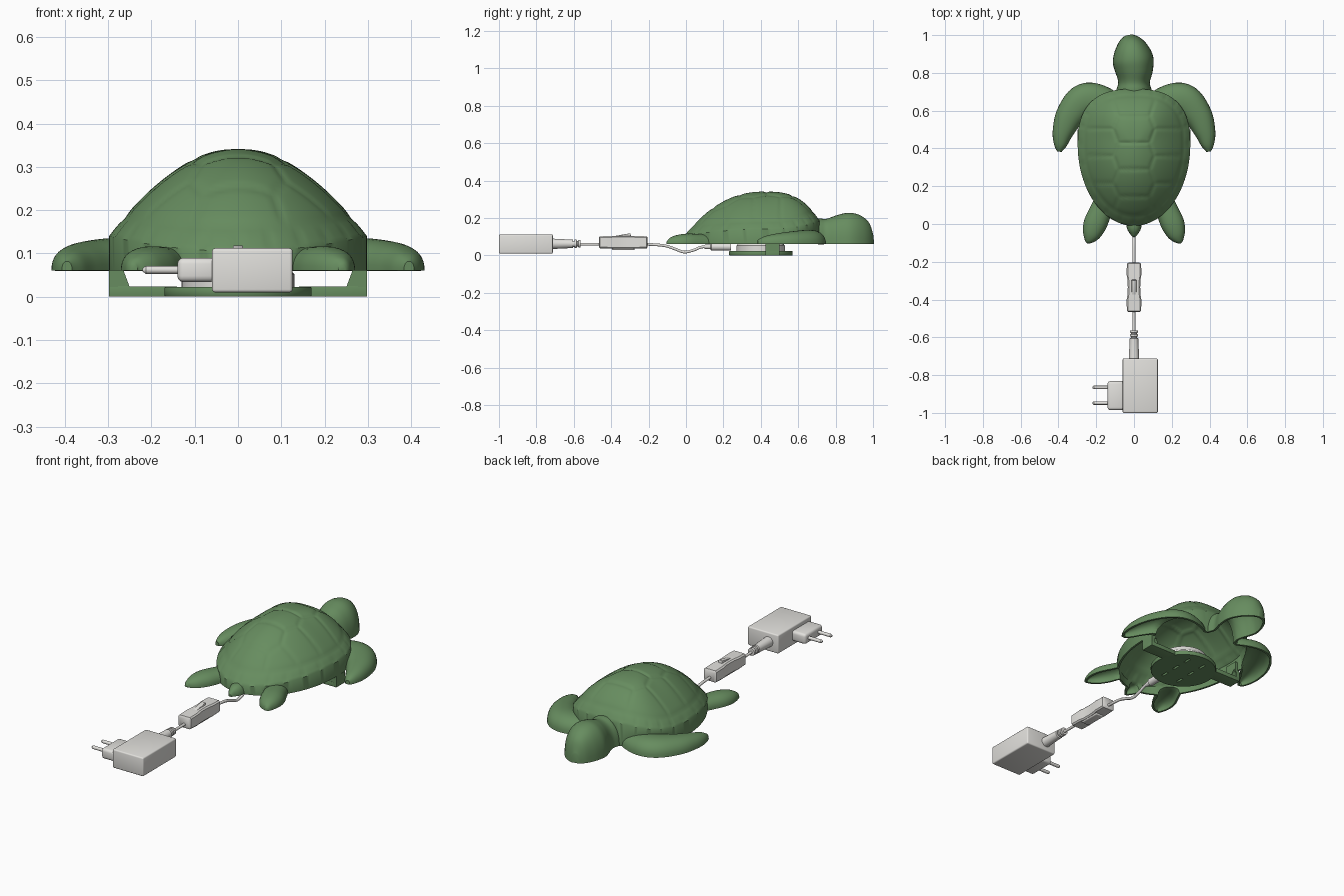
import bpy, bmesh, math
from mathutils import Vector

if "Cube" in bpy.data.objects:
    bpy.data.objects.remove(bpy.data.objects["Cube"])

def material(name, rgb):
    m = bpy.data.materials.new(name)
    m.diffuse_color = (*rgb, 1)
    m.use_nodes = True
    m.node_tree.nodes["Principled BSDF"].inputs["Base Color"].default_value = m.diffuse_color
    return m

GREEN = material("turtle green", (0.135, 0.265, 0.115))
GREY = material("light grey", (0.76, 0.75, 0.72))
FLOOR = 0.06   # underside of the hollow turtle

def finish(ob, mat, angle=35):
    ob.data.materials.clear()
    ob.data.materials.append(mat)
    bpy.ops.object.select_all(action='DESELECT')
    ob.select_set(True)
    bpy.context.view_layer.objects.active = ob
    bpy.ops.object.shade_smooth_by_angle(angle=math.radians(angle))
    return ob

def from_bmesh(name, bm):
    bmesh.ops.recalc_face_normals(bm, faces=bm.faces)
    me = bpy.data.meshes.new(name)
    bm.to_mesh(me)
    bm.free()
    ob = bpy.data.objects.new(name, me)
    bpy.context.collection.objects.link(ob)
    return ob

def evaluated(ob):
    return bpy.data.meshes.new_from_object(ob.evaluated_get(bpy.context.evaluated_depsgraph_get()))

def bounds(me):
    return [f(v.co[i] for v in me.vertices) for f in (min, max) for i in range(3)] if me.vertices else [0] * 6

def combine(ob, others, op):
    """Boolean one part at a time; a union that loses any extent is retried, then simply joined."""
    for o in others:
        want = [f(a, b) for f, a, b in zip((min,) * 3 + (max,) * 3, bounds(ob.data), bounds(o.data))]
        for solver in ('MANIFOLD', 'EXACT', 'FLOAT'):
            m = ob.modifiers.new("bool", 'BOOLEAN')
            m.operation, m.solver, m.object = op, solver, o
            me = evaluated(ob)
            ob.modifiers.clear()
            good = op != 'UNION' or max(abs(a - b) for a, b in zip(want, bounds(me))) < 0.002
            if good and len(me.vertices) > 0.6 * len(ob.data.vertices):
                ob.data = me
                break
        else:
            bm = bmesh.new()
            bm.from_mesh(ob.data)
            bm.from_mesh(o.data)
            bm.to_mesh(ob.data)
            bm.free()
        bpy.data.objects.remove(o)

def loft(name, rings):
    bm = bmesh.new()
    vs = [[bm.verts.new(p) for p in r] for r in rings]
    n = len(vs[0])
    for a, b in zip(vs, vs[1:]):
        for i in range(n):
            j = (i + 1) % n
            bm.faces.new((a[i], a[j], b[j], b[i]))
    bm.faces.new(vs[0])
    bm.faces.new(vs[-1])
    return from_bmesh(name, bm)

def smooth_path(pts, steps):
    pts = [Vector(p) for p in pts]
    P = [pts[0]] + pts + [pts[-1]]
    out = []
    for i in range(1, len(P) - 2):
        a, b, c, d = P[i - 1:i + 3]
        for k in range(steps):
            t = k / steps
            out.append(0.5 * (2 * b + (c - a) * t + (2 * a - 5 * b + 4 * c - d) * t * t
                              + (3 * b - a - 3 * c + d) * t ** 3))
    return out + [pts[-1]]

def limb(name, spine, base, side=1):
    """Half-round swept body; spine points are x, y, half width, height."""
    path = smooth_path([(x * side, y, w, h) for x, y, w, h in spine], 6)
    rings = []
    for i, (x, y, w, h) in enumerate(path):
        a, b = path[max(i - 1, 0)], path[min(i + 1, len(path) - 1)]
        n = Vector((b[1] - a[1], a[0] - b[0])).normalized()
        prof = [(w, base)]
        for k in range(19):
            t = math.pi * k / 18
            c, s = math.cos(t), max(math.sin(t), 0)
            prof.append((w * math.copysign(abs(c) ** 0.9, c), FLOOR + h * s ** 0.85))
        prof.append((-w, base))
        rings.append([(x + n.x * u, y + n.y * u, z) for u, z in prof])
    return loft(name, rings)

# --- shell: egg-shaped dome with shallow grooves between the scutes ---
SEEDS = [(0, y) for y in (0.64, 0.5, 0.36, 0.22, 0.07)]
SEEDS += [(s * 0.19, y) for s in (-1, 1) for y in (0.58, 0.43, 0.29, 0.14)]

def groove(x, y, r, t):
    if r > 0.88:
        u = t / (2 * math.pi) * 24
        d = min((r - 0.88) * 0.3, abs(u - round(u)) * 0.08)
    else:
        q = sorted((math.hypot(x - a, y - b), a, b) for a, b in SEEDS)[:2]
        gap = math.hypot(q[0][1] - q[1][1], q[0][2] - q[1][2])
        d = min((q[1][0] ** 2 - q[0][0] ** 2) / (2 * gap), (0.88 - r) * 0.3)
    return 0.005 * max(0, 1 - d / 0.018) ** 1.5

def shell():
    N, R = 160, 40
    rings = []
    for j in range(R + 1):
        r = 1 - j / (R + 0.5)
        ring = []
        for i in range(N):
            t = 2 * math.pi * (i + 0.5) / N
            s, c = math.sin(t), math.cos(t)
            e = 2 / (2.6 if c > 0 else 2)
            x = r * 0.298 * math.copysign(abs(s) ** e, s)
            y = 0.42 + r * (0.295 if c > 0 else 0.43) * math.copysign(abs(c) ** e, c)
            rim = 0.14 + c * c * (0.045 if c > 0 else -0.035)
            p = 1.95 + c * c * (1.0 if c > 0 else 0.3)
            z = rim + (0.341 - rim) * (1 - r ** p)
            if 0 < j:
                z -= groove(x, y, r, t)
            ring.append((x, y, z))
        if j == 0:
            rings.append([(x, y, 0.02) for x, y, z in ring])
        rings.append(ring)
    return loft("turtle_body", rings)

turtle = shell()
FRONT = [(.08, .58, .07, .05), (.16, .64, .085, .07), (.26, .655, .09, .077), (.335, .58, .077, .07),
         (.375, .49, .057, .058), (.39, .42, .035, .042), (.395, .383, .012, .022)]
HIND = [(.13, .16, .06, .05), (.175, .07, .06, .055), (.205, 0, .062, .056),
        (.225, -.055, .048, .047), (.238, -.09, .024, .03), (.24, -.103, .008, .014)]
HEAD = [(0, .6, .1, .12), (0, .7, .095, .137), (0, .75, .084, .136), (0, .81, .1, .156),
        (-.005, .87, .108, .168), (-.015, .93, .089, .155), (-.025, .977, .055, .115), (-.03, 1, .02, .05)]
TAIL = [(0, .06, .05, .05), (0, -.02, .038, .048), (0, -.055, .019, .03), (0, -.07, .007, .014)]
limbs = [limb("head", HEAD, 0.03), limb("tail", TAIL, 0.033)]
for s in (-1, 1):
    limbs += [limb("front_flipper", FRONT, 0.037, s), limb("hind_flipper", HIND, 0.041, s)]
combine(turtle, limbs, 'UNION')

# open the underside and give the skin a thickness
bm = bmesh.new()
bm.from_mesh(turtle.data)
bmesh.ops.remove_doubles(bm, verts=bm.verts, dist=0.0002)
bmesh.ops.bisect_plane(bm, geom=bm.verts[:] + bm.edges[:] + bm.faces[:], plane_co=(0, 0, FLOOR + .0005),
                       plane_no=(0, 0, 1), clear_inner=True)
bmesh.ops.recalc_face_normals(bm, faces=bm.faces)
top = max(bm.faces, key=lambda f: f.calc_center_median().z)
if top.normal.z < 0:
    bmesh.ops.reverse_faces(bm, faces=bm.faces)
bm.to_mesh(turtle.data)
bm.free()
sol = turtle.modifiers.new("skin", 'SOLIDIFY')
sol.thickness, sol.offset = 0.011, -1
skin = evaluated(turtle)
turtle.modifiers.clear()
turtle.data = skin
finish(turtle, GREEN, 40)

# --- simple solids ---
def box(name, x, y, z, mat, bevel=0.0, tilt=0):
    bm = bmesh.new()
    bmesh.ops.create_cube(bm, size=1)
    bmesh.ops.scale(bm, vec=(x[1] - x[0], y[1] - y[0], z[1] - z[0]), verts=bm.verts)
    if bevel:
        bmesh.ops.bevel(bm, geom=bm.edges[:], offset=bevel, segments=3, profile=0.5, affect='EDGES')
    ob = from_bmesh(name, bm)
    ob.location = (sum(x) / 2, sum(y) / 2, sum(z) / 2)
    ob.rotation_euler.x = tilt
    return finish(ob, mat)

def turned(name, origin, axis, profile, mat, n=32):
    """Round part from (distance along axis, radius) pairs."""
    q = Vector(axis).to_track_quat('Z', 'Y')
    rings = [[Vector(origin) + q @ Vector((r * math.cos(2 * math.pi * i / n),
              r * math.sin(2 * math.pi * i / n), d)) for i in range(n)] for d, r in profile]
    return finish(loft(name, rings), mat)

# --- lamp base under the shell: slotted disc, cross arm, posts ---
disc = turned("base_disc", (0, .4, 0), (0, 0, 1), [(0, .168), (.003, .17), (.02, .17), (.023, .168)], GREEN, 64)
slots = [box("slot_cutter", (x - .006, x + .006), (y - .022, y + .022), (-.02, .05), GREEN)
         for x in (-.05, .05) for y in (.31, .4, .49)]
combine(disc, slots, 'DIFFERENCE')
finish(disc, GREEN)
for s in (-1, 1):
    def sx(a, b):
        return tuple(sorted((a * s, b * s)))
    box("base_arm", sx(.14, .298), (.425, .5), (0, .024), GREEN, .002)
    box("base_post", sx(.277, .298), (.425, .5), (.002, .0605), GREEN)
    box("base_post_top", sx(.27, .288), (.425, .5), (.05, .11), GREEN)
    for y in (.43, .49):   # slanted gussets
        outline = [[(s * a, yy, b) for a, b in ((.25, .022), (.28, .022), (.28, .07), (.268, .07))]
                   for yy in (y - .004, y + .004)]
        finish(loft("base_gusset", outline), GREEN)
turned("light_module", (0, .4, .022), (0, 0, 1), [(0, .13), (.03, .13), (.035, .125), (.055, .12)], GREY, 48)

# --- cable, plugs and inline switch ---
def cable(name, pts):
    cu = bpy.data.curves.new(name, 'CURVE')
    cu.dimensions, cu.bevel_depth, cu.bevel_resolution = '3D', 0.0075, 3
    sp = cu.splines.new('POLY')
    path = smooth_path(pts, 6)
    sp.points.add(len(path) - 1)
    for p, v in zip(sp.points, path):
        p.co = (*v, 1)
    tmp = bpy.data.objects.new(name, cu)
    bpy.context.collection.objects.link(tmp)
    me = evaluated(tmp)
    bpy.data.objects.remove(tmp)
    ob = bpy.data.objects.new(name, me)
    bpy.context.collection.objects.link(ob)
    finish(ob, GREY, 60)

cable("adapter_cable", [(0, -.58, .06), (0, -.52, .059), (0, -.44, .06)])
cable("lamp_cable", [(0, -.22, .06), (0, -.12, .053), (0, -.06, .035), (0, -.01, .018),
                     (0, .04, .028), (0, .08, .044), (0, .12, .046)])
turned("lamp_connector", (0, .1, .046), (0, 1, 0), [(0, .011), (.03, .013), (.035, .02), (.14, .02)], GREY)
turned("adapter_strain_relief", (0, -.72, .062), (0, 1, 0),
       [(0, .028), (.04, .026), (.1, .023), (.115, .023), (.117, .016), (.123, .016), (.125, .022),
        (.135, .022), (.137, .015), (.143, .015), (.145, .021), (.157, .02)], GREY)

# switch body, slightly waisted in plan
rings = []
for y, w, h in ((-.465, .03, .026), (-.46, .038, .032), (-.4, .039, .034), (-.37, .034, .035), (-.335, .033, .035),
                (-.3, .034, .035), (-.27, .039, .034), (-.21, .038, .032), (-.205, .03, .026)):
    b = .007
    rings.append([(u, y, .07 + v) for u, v in ((w, h - b), (w - b, h), (b - w, h), (-w, h - b),
                                              (-w, b - h), (b - w, -h), (w - b, -h), (w, b - h))])
finish(loft("switch_body", rings), GREY)
box("switch_underside", (-.025, .025), (-.395, -.275), (.028, .05), GREY, .006)
box("switch_rocker", (-.012, .012), (-.375, -.295), (.094, .112), GREY, .003, math.radians(10))

# wall adapter with two-pin plug
box("adapter_body", (-.06, .126), (-1, -.712), (.01, .112), GREY, .007)
box("plug_body", (-.14, -.05), (-.985, -.832), (.034, .09), GREY, .014)
for y in (-.948, -.865):
    turned("plug_pin", (-.13, y, .062), (-1, 0, 0), [(0, .009), (.083, .009), (.09, .004)], GREY, 16)
